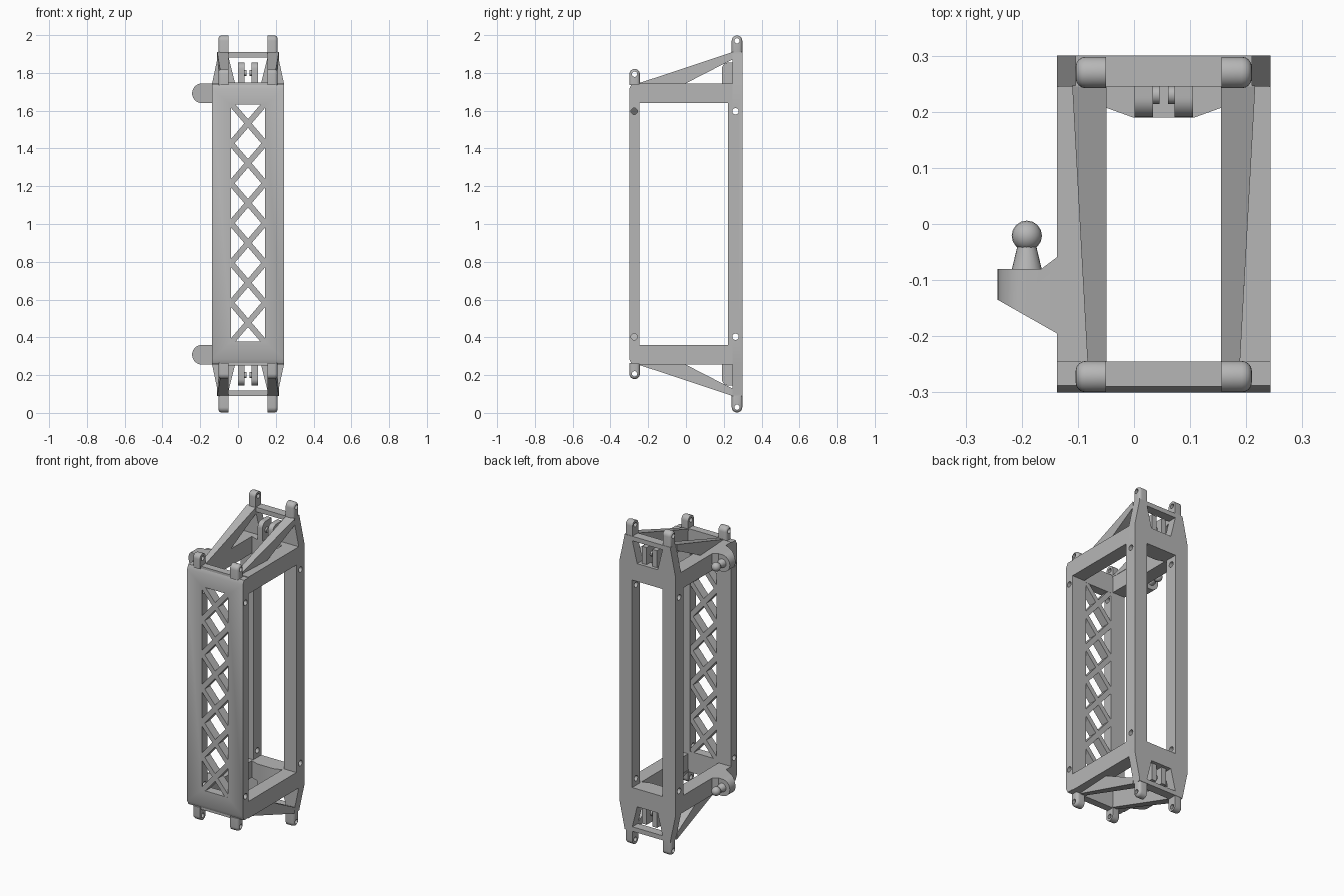
import bpy, bmesh, math
from mathutils import Matrix, Vector

CENTRE = Vector((0.053, 0, 1))   # symmetry centre; all parts are modelled around it
if "Cube" in bpy.data.objects:
    bpy.data.objects.remove(bpy.data.objects["Cube"])

grey = bpy.data.materials.new("mid grey")
grey.use_nodes = True
grey.diffuse_color = (0.47, 0.47, 0.47, 1)
grey.node_tree.nodes["Principled BSDF"].inputs["Base Color"].default_value = grey.diffuse_color
parts = []


def make(name, bm):
    bmesh.ops.recalc_face_normals(bm, faces=bm.faces)
    mesh = bpy.data.meshes.new(name)
    bm.to_mesh(mesh)
    bm.free()
    mesh.materials.append(grey)
    ob = bpy.data.objects.new(name, mesh)
    ob.location = CENTRE
    bpy.context.collection.objects.link(ob)
    parts.append(ob)
    return ob


def prism(name, axis, pts, lo, hi, edit=None):
    """Extrude a 2D outline along an axis between two positions."""
    bm = bmesh.new()
    place = {"x": lambda a, b: (lo, a, b), "y": lambda a, b: (a, lo, b),
             "z": lambda a, b: (a, b, lo)}[axis]
    face = bm.faces.new([bm.verts.new(place(*p)) for p in pts])
    new = bmesh.ops.extrude_face_region(bm, geom=[face])["geom"]
    move = Vector([(hi - lo) * (axis == k) for k in "xyz"])
    bmesh.ops.translate(bm, vec=move, verts=[v for v in new if isinstance(v, bmesh.types.BMVert)])
    if edit:
        edit(bm)
    return make(name, bm)


def box(name, x, y, z):
    return prism(name, "z", [(x[0], y[0]), (x[1], y[0]), (x[1], y[1]), (x[0], y[1])], *z)


def arc(cx, cy, r, start, end, n=12):
    angles = [math.radians(start + (end - start) * i / n) for i in range(n + 1)]
    return [(cx + r * math.cos(a), cy + r * math.sin(a)) for a in angles]


def rod(name, y, z, r, lo, hi):
    return prism(name, "x", arc(y, z, r, 0, 345, 23), lo, hi)


def bake(ob):
    deps = bpy.context.evaluated_depsgraph_get()
    mesh = bpy.data.meshes.new_from_object(ob.evaluated_get(deps))
    ob.modifiers.clear()
    ob.data = mesh


def boolean(ob, cutters, mode="DIFFERENCE"):
    for c in cutters:
        mod = ob.modifiers.new("cut", "BOOLEAN")
        mod.operation, mod.object, mod.solver = mode, c, "EXACT"
    bpy.context.view_layer.update()
    bake(ob)
    for c in cutters:
        parts.remove(c)
        bpy.data.objects.remove(c)
    return ob


def mirror(ob, x=True, z=True):
    mod = ob.modifiers.new("mirror", "MIRROR")
    mod.use_axis = (x, False, z)
    return ob


def post_holes(y):
    return [rod("hole", y, s * 0.597, 0.017, -0.3, 0.3) for s in (-1, 1)]


# Front panel with a long window and screw holes
panel = prism("front_panel", "x",
              [(-0.3, -0.715), (-0.288, -0.74), (-0.245, -0.74),
               (-0.245, 0.74), (-0.288, 0.74), (-0.3, 0.715)], -0.19, 0.19)
window = box("window", (-0.09, 0.09), (-0.4, -0.2), (-0.622, 0.632))
boolean(panel, [window] + post_holes(-0.274))

# Crossed lattice bars in the window
pitch = 0.211
for i in range(6):
    mid = 0.005 + (i - 2.5) * pitch
    for s in (-1, 1):
        bm = bmesh.new()
        tilt = math.atan2(0.18 * s, pitch)
        bmesh.ops.create_cube(bm, size=1, matrix=(
            Matrix.Translation((0, -0.2725, mid)) @ Matrix.Rotation(tilt, 4, "Y")
            @ Matrix.Diagonal((0.03, 0.053, 0.28, 1))))
        make("lattice_bar", bm)

# Ridge along the panel ends, between the front lugs
mirror(box("front_ridge", (-0.13, 0.13), (-0.29, -0.245), (0.735, 0.75)), x=False)

# Back frame with tapered ends, a tall opening and end openings
half = [(0.19, 0.745), (0.157, 0.9), (0.157, 0.91)]
right = [(x, -z) for x, z in reversed(half)] + half
outline = right + [(-x, z) for x, z in reversed(right)]
frame = prism("back_frame", "y", outline, 0.245, 0.3)
cuts = [box("opening", (-0.104, 0.104), (0.1, 0.4), (-0.64, 0.64))]
for s in (-1, 1):
    cuts.append(prism("end_opening", "y", [(-0.103, s * 0.882), (0.103, s * 0.882),
                                           (0.07, s * 0.75), (-0.07, s * 0.75)], 0.1, 0.4))
boolean(frame, cuts + post_holes(0.262))

# Inner thickening of the back posts
lip = box("back_post_lip", (0.104, 0.19), (0.222, 0.246), (-0.65, 0.65))
mirror(boolean(lip, post_holes(0.262)), z=False)

# Side rails joining front to back
mirror(box("side_rail", (0.104, 0.19), (-0.246, 0.246), (0.64, 0.744)))

# Back cross shelf with chamfered inner corners
mirror(prism("back_shelf", "z", [(-0.105, 0.246), (-0.105, 0.208), (-0.055, 0.19),
                                 (0.055, 0.19), (0.105, 0.208), (0.105, 0.246)], 0.64, 0.744), x=False)


# Sloping struts, narrowing to the front
def taper(bm):
    for v in bm.verts:
        if v.co.x > 0.12:
            v.co.x = 0.136 + 0.027 * (v.co.y + 0.245) / 0.49


mirror(prism("strut", "x", [(-0.245, 0.74), (-0.01, 0.74), (0.247, 0.872),
                            (0.247, 0.91), (-0.245, 0.747)], 0.102, 0.163, taper))


# Hinge lugs with rounded ends and pin holes
def round_outer(bm):
    edges = [e for e in bm.edges if all(v.co.x > 0.15 for v in e.verts)
             and any(v.co.z > 0.76 for v in e.verts)]
    bmesh.ops.bevel(bm, geom=edges, offset=0.018, segments=4, profile=0.5, affect="EDGES")


for name, y, z, base in (("front_lug", -0.272, 0.793, 0.735), ("back_lug", 0.27, 0.97, 0.88)):
    lug = prism(name, "x", [(y - 0.028, base)] + arc(y, z, 0.028, 180, 0) + [(y + 0.028, base)],
                0.103, 0.157, round_outer)
    mirror(boolean(lug, [rod("pin_hole", y, z, 0.014, 0, 0.3)]))

# Paired fins with small facing bosses
mirror(prism("fin", "x", [(0.28, 0.735), (0.28, 0.855)] + arc(0.225, 0.82, 0.035, 90, 180, 8)
             + [(0.19, 0.735)], 0.019, 0.052))
mirror(rod("fin_boss", 0.23, 0.8, 0.016, 0.008, 0.022))

# Side brackets with a rounded outer end
bracket = prism("side_bracket", "z", [(-0.185, -0.055), (-0.218, -0.08), (-0.296, -0.08),
                                      (-0.296, -0.135), (-0.185, -0.198)], 0.64, 0.744)
rounded = prism("rounded_end", "y", arc(-0.244, 0.692, 0.052, 90, 270, 16)
                + [(-0.1, 0.64), (-0.1, 0.744)], -0.3, 0.1)
mirror(boolean(bracket, [rounded], "INTERSECT"), x=False)

# Ball studs on the brackets
bm = bmesh.new()
bmesh.ops.create_cone(bm, cap_ends=True, segments=20, radius1=0.027, radius2=0.015, depth=0.05,
                      matrix=Matrix.Translation((-0.244, -0.057, 0.692)) @ Matrix.Rotation(-math.pi / 2, 4, "X"))
mirror(make("stud_neck", bm), x=False)
bm = bmesh.new()
bmesh.ops.create_uvsphere(bm, u_segments=16, v_segments=10, radius=0.027,
                          matrix=Matrix.Translation((-0.244, -0.021, 0.692)))
mirror(make("stud_ball", bm), x=False)

# Smooth curved faces, keep edges sharp
bpy.ops.object.select_all(action="DESELECT")
for ob in parts:
    ob.select_set(True)
bpy.context.view_layer.objects.active = parts[0]
bpy.ops.object.shade_smooth_by_angle(angle=math.radians(35))
